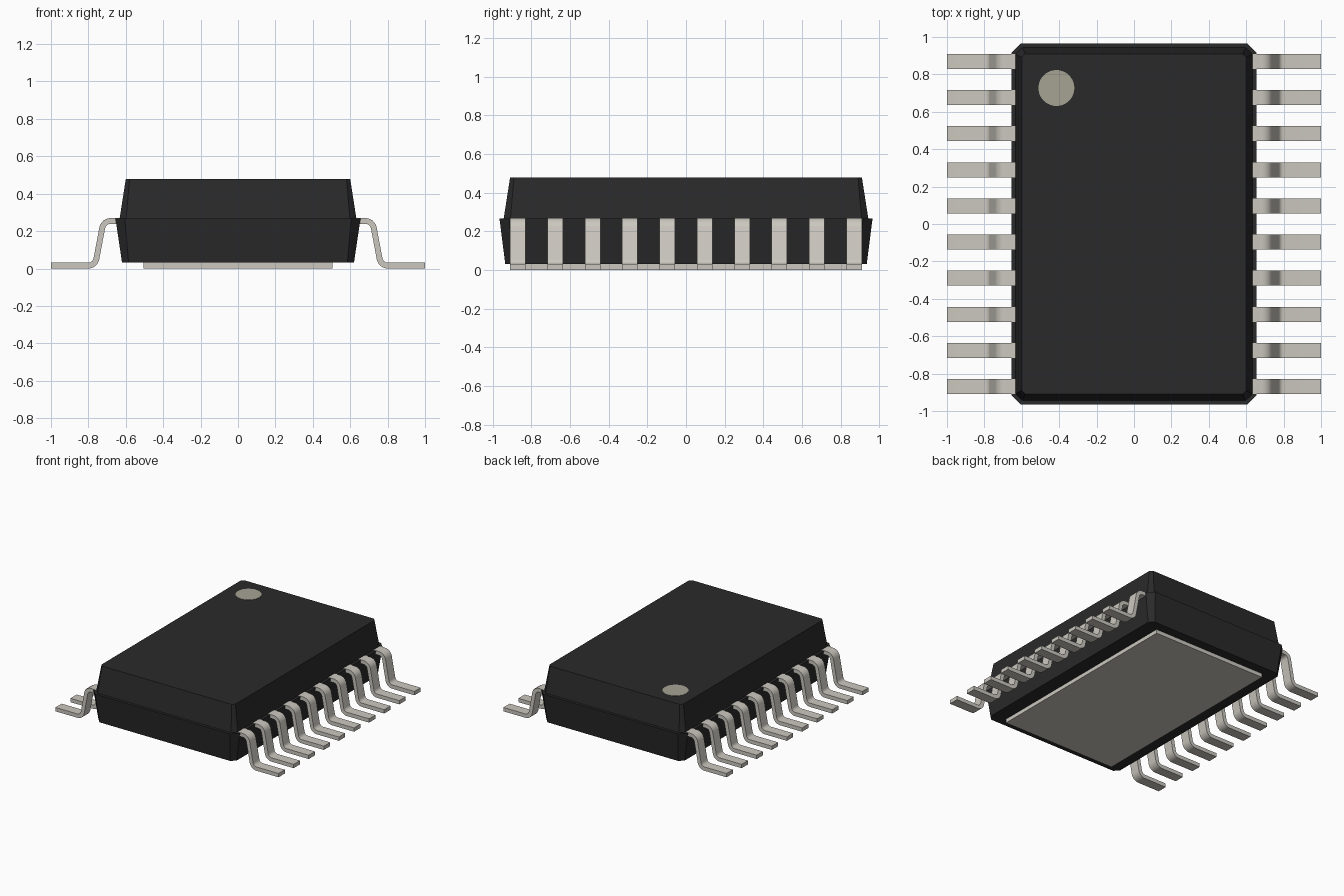
import bpy, bmesh, math
from mathutils import Vector

cube = bpy.data.objects.get("Cube")
if cube:
    bpy.data.objects.remove(cube, do_unlink=True)


def material(name, rgb, rough=0.6):
    m = bpy.data.materials.new(name)
    m.use_nodes = True
    m.diffuse_color = (*rgb, 1)
    shader = m.node_tree.nodes["Principled BSDF"]
    shader.inputs["Base Color"].default_value = (*rgb, 1)
    shader.inputs["Roughness"].default_value = rough
    return m


black = material("black plastic", (0.023, 0.023, 0.023))
metal = material("tinned metal", (0.60, 0.575, 0.52))
mark = material("marker beige", (0.38, 0.36, 0.295))


def finish(name, bm, mat):
    bmesh.ops.recalc_face_normals(bm, faces=bm.faces)
    me = bpy.data.meshes.new(name)
    bm.to_mesh(me)
    bm.free()
    me.materials.append(mat)
    ob = bpy.data.objects.new(name, me)
    bpy.context.collection.objects.link(ob)
    return ob


def loft(name, rings, mat):
    """Skin a stack of equal-length rings and cap both ends."""
    bm = bmesh.new()
    loops = [[bm.verts.new(p) for p in r] for r in rings]
    n = len(loops[0])
    for a, b in zip(loops, loops[1:]):
        for i in range(n):
            j = (i + 1) % n
            bm.faces.new((a[i], a[j], b[j], b[i]))
    bm.faces.new(loops[0])
    bm.faces.new(loops[-1])
    return finish(name, bm, mat)


def octagon(x, y, c, z):
    """Rectangle with cut corners."""
    return [(x - c, -y, z), (x, -y + c, z), (x, y - c, z), (x - c, y, z),
            (-x + c, y, z), (-x, y - c, z), (-x, -y + c, z), (-x + c, -y, z)]


# Moulded body: lower half, narrow ledge, tapered upper half
loft("body", [octagon(0.62, 0.935, 0.035, 0.031),
              octagon(0.655, 0.965, 0.05, 0.267),
              octagon(0.633, 0.943, 0.035, 0.267),
              octagon(0.60, 0.91, 0.02, 0.478)], black)

# Heat pad under the body
loft("heat_pad", [[(x, y, z) for x, y in ((-0.505, -0.86), (0.505, -0.86),
                                          (0.505, 0.86), (-0.505, 0.86))]
                  for z in (0.0, 0.04)], metal)

# First-pin marker disc on the top
loft("pin_marker", [[(-0.415 + 0.096 * math.cos(t * math.tau / 48),
                      0.727 + 0.096 * math.sin(t * math.tau / 48), z)
                     for t in range(48)] for z in (0.474, 0.4795)], mark)


def rounded(points, radius, steps=6):
    """Centre line with its inner corners turned into arcs."""
    out = [points[0]]
    for a, p, b in zip(points, points[1:], points[2:]):
        u, v = (a - p).normalized(), (b - p).normalized()
        half = u.angle(v) / 2
        centre = p + (u + v).normalized() * radius / math.sin(half)
        tangent = radius / math.tan(half)
        s = (p + u * tangent - centre).normalized()
        e = (p + v * tangent - centre).normalized()
        out += [centre + s.slerp(e, i / steps) * radius
                for i in range(steps + 1)]
    return out + [points[-1]]


# Gull-wing lead: one bent strip profile, swept to lead width
T, W, PITCH = 0.031, 0.08, 0.1932
path = rounded([Vector(p) for p in ((0.60, 0.254), (0.719, 0.254),
                                    (0.764, T / 2), (1.0, T / 2))], 0.045)


def lead_rings(side, y):
    rings = []
    for i, p in enumerate(path):
        before = (p - path[max(i - 1, 0)]).normalized()
        after = (path[min(i + 1, len(path) - 1)] - p).normalized()
        d = (before + after).normalized()
        n = Vector((-d.y, d.x)) * T / 2
        up, low = p + n, p - n
        rings.append([(side * q.x, y + s * W / 2, q.y)
                      for q, s in ((up, -1), (up, 1), (low, 1), (low, -1))])
    return rings


for side, label in ((1, "left"), (-1, "right")):
    for k in range(10):
        lead = loft(f"{label}_lead_{k + 1}",
                    lead_rings(side, (k - 4.5) * PITCH), metal)
        bpy.ops.object.select_all(action='DESELECT')
        lead.select_set(True)
        bpy.context.view_layer.objects.active = lead
        bpy.ops.object.shade_smooth_by_angle(angle=math.radians(35))
